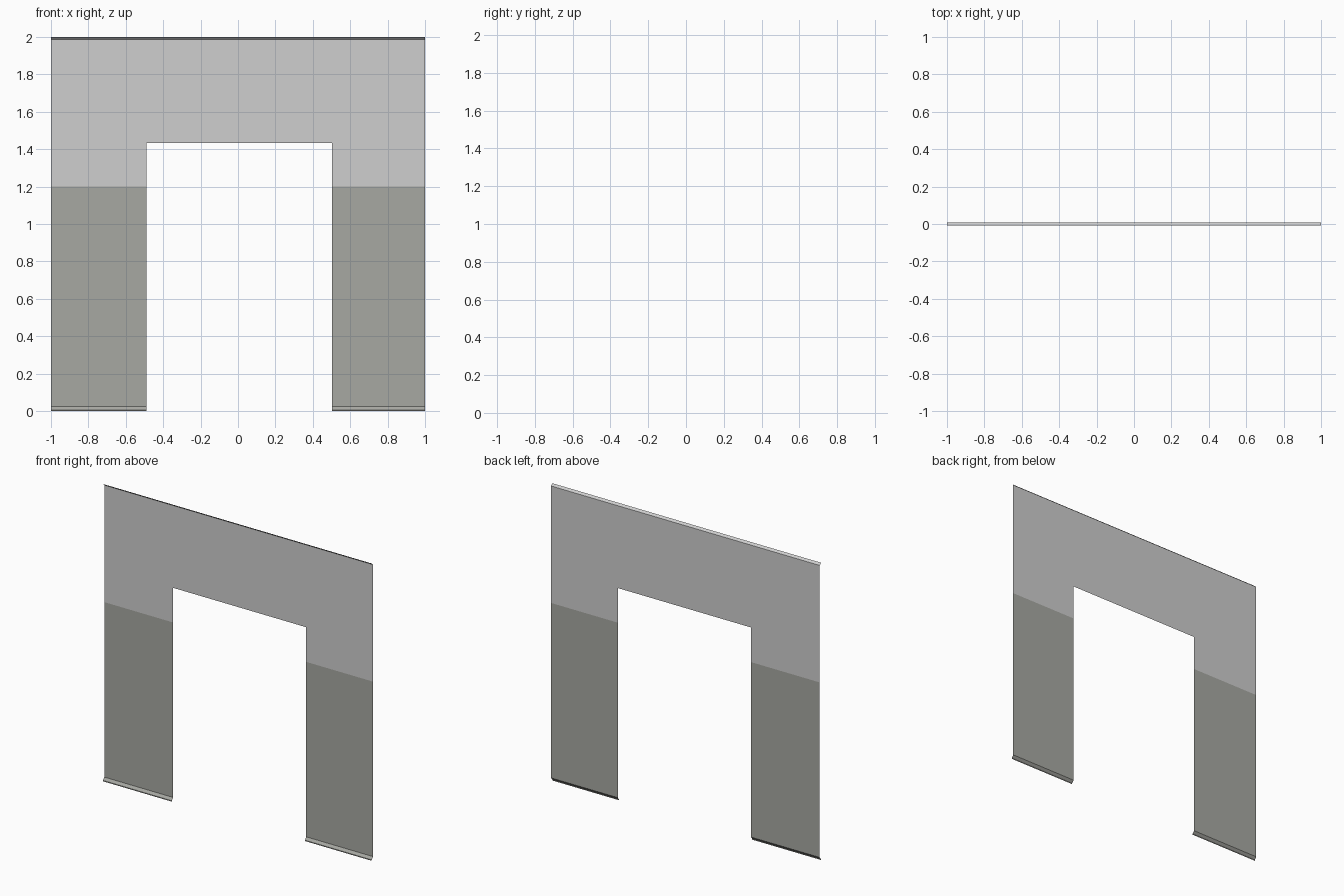
import bpy, bmesh

if "Cube" in bpy.data.objects:
    bpy.data.objects.remove(bpy.data.objects["Cube"])

def material(name, rgb):
    m = bpy.data.materials.new(name)
    m.diffuse_color = (*rgb, 1)
    m.use_nodes = True
    m.node_tree.nodes["Principled BSDF"].inputs["Base Color"].default_value = m.diffuse_color
    return m

pale = material("pale_plaster", (0.62, 0.62, 0.62))
grey = material("warm_grey_dado", (0.39, 0.395, 0.365))

BACK, FRONT = 0.007, -0.007      # wall plane and front lip of the trims
LEFT, RIGHT = -0.488, 0.503      # door opening sides
SPLIT, HEAD = 1.20, 1.433        # colour change height, door head height

def sheet(name, x0, x1, profile, mat):
    """Sweep an open (y, z) profile, listed bottom to top, from x0 to x1."""
    bm = bmesh.new()
    rows = [[bm.verts.new((x, y, z)) for x in (x0, x1)] for y, z in profile]
    for a, b in zip(rows, rows[1:]):
        bm.faces.new((a[0], a[1], b[1], b[0]))   # faces the front
    me = bpy.data.meshes.new(name)
    bm.to_mesh(me)
    bm.free()
    me.materials.append(mat)
    bpy.context.collection.objects.link(bpy.data.objects.new(name, me))

# wall legs on each side of the doorway, with kicked-out skirting
for side, x0, x1 in (("left", -1, LEFT), ("right", RIGHT, 1)):
    sheet(side + "_skirting", x0, x1,
          [(FRONT, 0), (FRONT, 0.006), (BACK, 0.023)], grey)
    sheet(side + "_lower_wall", x0, x1, [(BACK, 0.023), (BACK, SPLIT)], grey)
    sheet(side + "_upper_wall", x0, x1, [(BACK, SPLIT), (BACK, HEAD)], pale)

# wall above the doorway and the sloped lip along its top
sheet("wall_head", -1, 1, [(BACK, HEAD), (BACK, 1.987)], pale)
sheet("top_lip", -1, 1, [(BACK, 1.987), (FRONT, 2.0)], pale)
